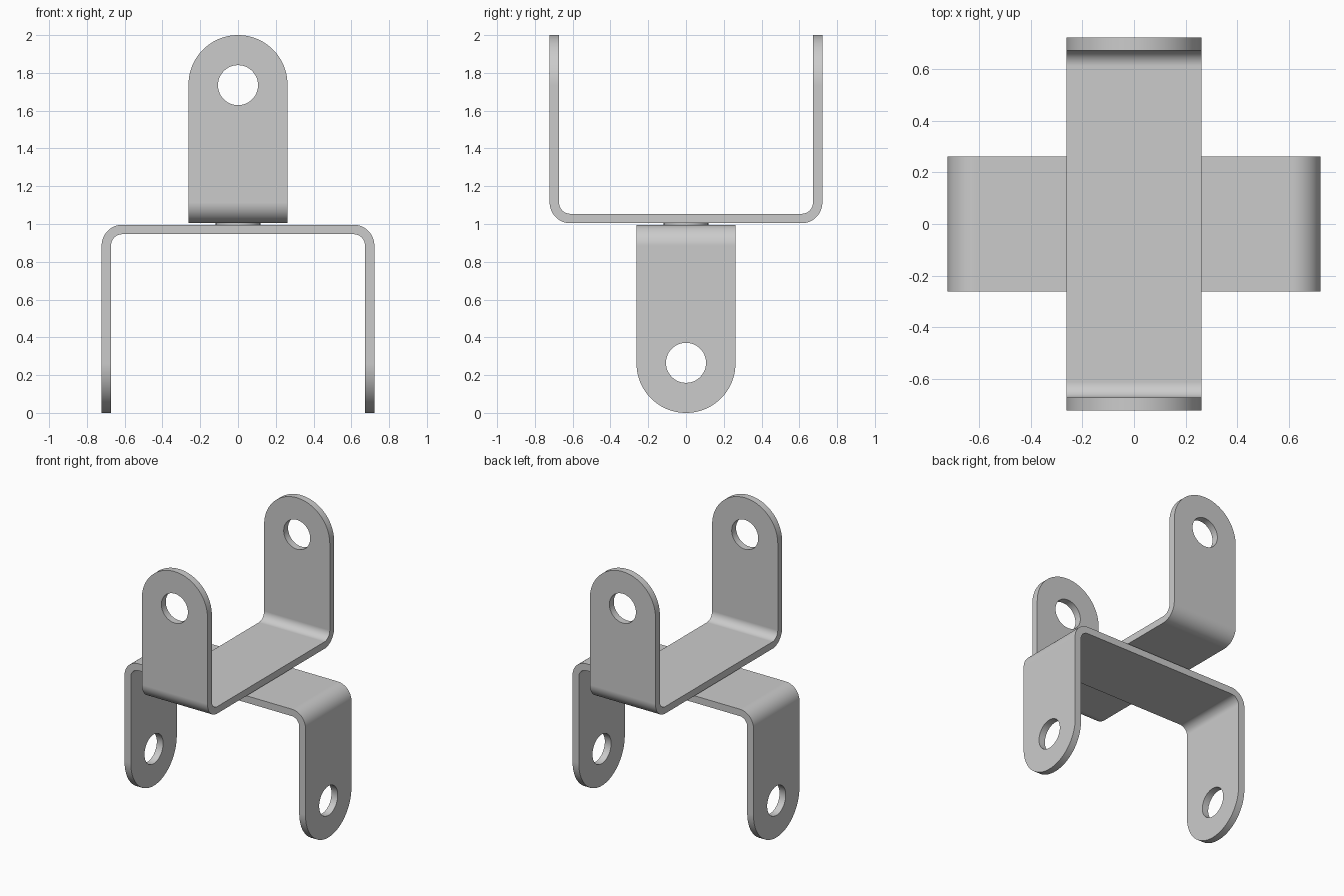
import bpy
import bmesh
from math import cos, sin, pi, radians
from mathutils import Matrix, Vector

cube = bpy.data.objects.get("Cube")
if cube:
    bpy.data.objects.remove(cube, do_unlink=True)

HALF_SPAN = 0.722    # bracket centre to outside of a leg
HALF_WIDTH = 0.262   # half the strip width, also the leg end radius
THICK = 0.05
BEND = 0.11          # outer bend radius
TOP = 0.996          # height of one bracket
HOLE = 0.106

steel = bpy.data.materials.new("plain_grey_steel")
steel.use_nodes = True
steel.diffuse_color = (0.6, 0.6, 0.6, 1)
steel.node_tree.nodes["Principled BSDF"].inputs["Base Color"].default_value = (0.6, 0.6, 0.6, 1)


def arc(cx, cz, r, start, end, steps):
    angles = [radians(start + (end - start) * i / steps) for i in range(steps + 1)]
    return [(cx + r * cos(a), cz + r * sin(a)) for a in angles]


def prism(name, outline, to_3d, depth):
    """Extrude a closed outline by depth, centred on the origin plane."""
    bm = bmesh.new()
    face = bm.faces.new([bm.verts.new(to_3d(a, b, -depth / 2)) for a, b in outline])
    out = bmesh.ops.extrude_face_region(bm, geom=[face])
    moved = [v for v in out["geom"] if isinstance(v, bmesh.types.BMVert)]
    shift = Vector(to_3d(0, 0, depth))
    bmesh.ops.translate(bm, verts=moved, vec=shift)
    bmesh.ops.recalc_face_normals(bm, faces=bm.faces)
    mesh = bpy.data.meshes.new(name)
    bm.to_mesh(mesh)
    bm.free()
    obj = bpy.data.objects.new(name, mesh)
    bpy.context.collection.objects.link(obj)
    return obj


def activate(obj):
    bpy.ops.object.select_all(action="DESELECT")
    obj.select_set(True)
    bpy.context.view_layer.objects.active = obj


def cut(obj, cutter, operation):
    mod = obj.modifiers.new(operation.lower(), "BOOLEAN")
    mod.operation = operation
    mod.solver = "EXACT"
    mod.object = cutter
    activate(obj)
    bpy.ops.object.modifier_apply(modifier=mod.name)
    bpy.data.objects.remove(cutter, do_unlink=True)


def finish(obj):
    obj.data.materials.clear()
    obj.data.materials.append(steel)
    activate(obj)
    bpy.ops.object.shade_smooth_by_angle(angle=radians(30))


def along_y(a, b, d):
    return (a, d, b)


def along_x(a, b, d):
    return (d, a, b)


def u_bracket(name, placement):
    # Bent strip: outer contour one way, inner contour back
    cx, cz = HALF_SPAN - BEND, TOP - BEND
    right_outer = [(HALF_SPAN, -0.1)] + arc(cx, cz, BEND, 0, 90, 16)
    right_inner = [(HALF_SPAN - THICK, -0.1)] + arc(cx, cz, BEND - THICK, 0, 90, 16)
    outer = right_outer + [(-x, z) for x, z in reversed(right_outer)]
    inner = right_inner + [(-x, z) for x, z in reversed(right_inner)]
    bracket = prism(name, outer + inner[::-1], along_y, 0.8)

    # Trim to the round-ended strip shape, then drill both legs
    shape = arc(0, HALF_WIDTH, HALF_WIDTH, 180, 360, 48)
    shape += [(HALF_WIDTH, 1.2), (-HALF_WIDTH, 1.2)]
    cut(bracket, prism("trim_cutter", shape, along_x, 2), "INTERSECT")
    circle = arc(0, HALF_WIDTH + 0.003, HOLE, 0, 360, 48)[:-1]
    cut(bracket, prism("hole_cutter", circle, along_x, 2), "DIFFERENCE")
    bracket.data.transform(placement)
    finish(bracket)
    normals = bracket.modifiers.new("flat_face_normals", "WEIGHTED_NORMAL")
    normals.keep_sharp = True


# Lower bracket opens down; upper one is flipped and turned a quarter
u_bracket("lower_bracket", Matrix.Identity(4))
u_bracket("upper_bracket", Matrix.Translation((0, 0, 2))
          @ Matrix.Rotation(pi / 2, 4, "Z") @ Matrix.Rotation(pi, 4, "X"))

# Thin spacer disc between the brackets
bpy.ops.mesh.primitive_cylinder_add(vertices=48, radius=0.118, depth=2 - 2 * TOP,
                                    location=(0, 0, 1))
spacer = bpy.context.object
spacer.name = "pivot_spacer"
finish(spacer)
